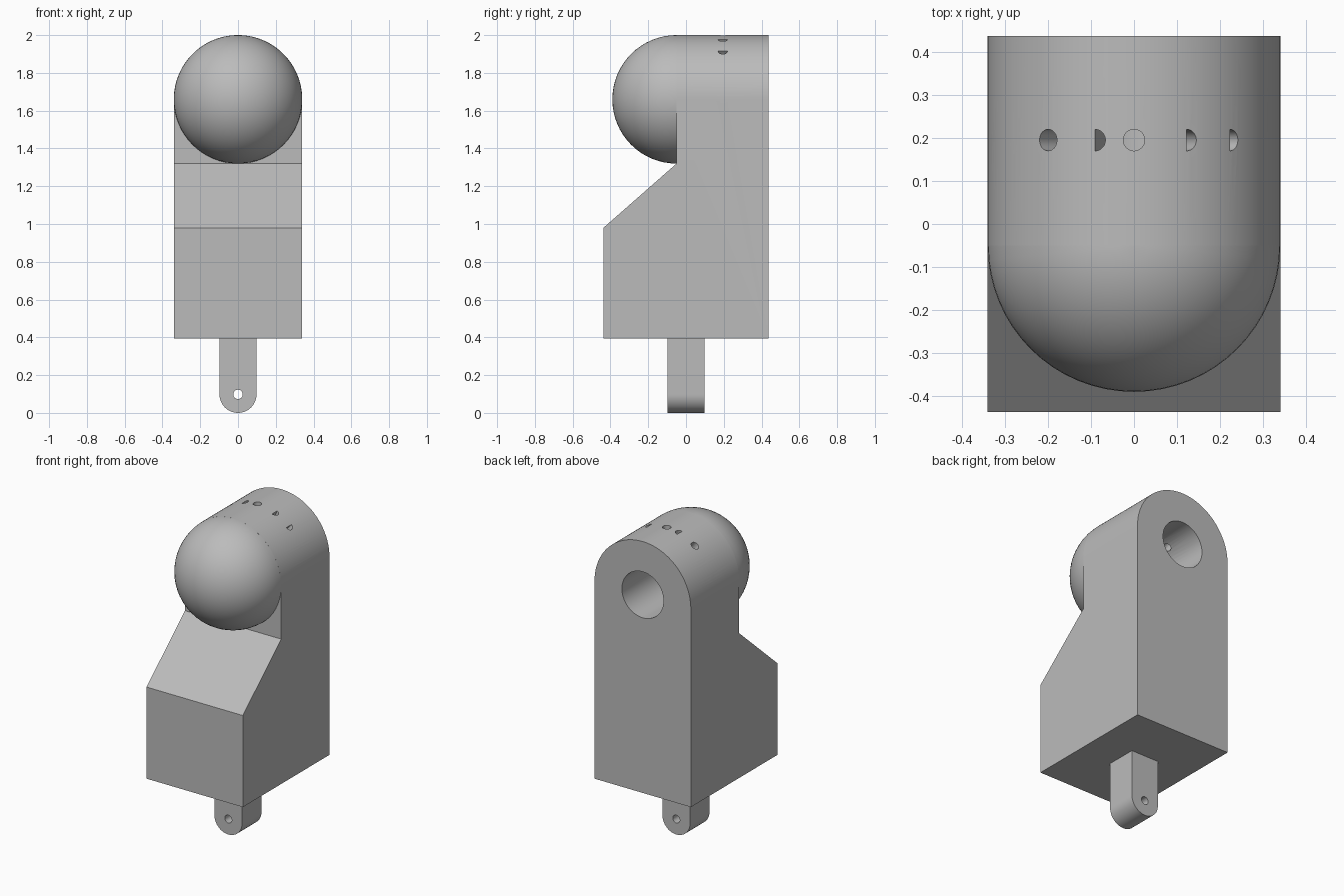
import bpy
import bmesh
from math import pi, sin, cos, radians
from mathutils import Matrix, Vector

if "Cube" in bpy.data.objects:
    bpy.data.objects.remove(bpy.data.objects["Cube"], do_unlink=True)

W = 0.34            # half width, also arch and dome radius
AXIS_Z = 1.66       # height of the arch axis
FRONT, BACK = -0.05, 0.437
HOLE = 0.025

grey = bpy.data.materials.new("plain grey")
grey.use_nodes = True
grey.diffuse_color = (0.5, 0.5, 0.5, 1)
grey.node_tree.nodes["Principled BSDF"].inputs["Base Color"].default_value = (0.5, 0.5, 0.5, 1)


def finish(bm, name):
    bmesh.ops.recalc_face_normals(bm, faces=bm.faces)
    mesh = bpy.data.meshes.new(name)
    bm.to_mesh(mesh)
    bm.free()
    mesh.materials.append(grey)
    obj = bpy.data.objects.new(name, mesh)
    bpy.context.collection.objects.link(obj)
    return obj


def arc(radius, start, end, steps, cx=0, cz=0):
    angles = [radians(start + (end - start) * i / steps) for i in range(steps + 1)]
    return [(cx + radius * cos(a), cz + radius * sin(a)) for a in angles]


def prism(name, outline, lo, hi, matrix=Matrix()):
    """Extrude an x-z outline along y from lo to hi, then place it."""
    bm = bmesh.new()
    face = bm.faces.new([bm.verts.new((x, lo, z)) for x, z in outline])
    new = bmesh.ops.extrude_face_region(bm, geom=[face])["geom"]
    moved = [v for v in new if isinstance(v, bmesh.types.BMVert)]
    bmesh.ops.translate(bm, verts=moved, vec=(0, hi - lo, 0))
    bm.transform(matrix)
    return finish(bm, name)


def boolean(obj, other, operation="DIFFERENCE"):
    mod = obj.modifiers.new(operation, "BOOLEAN")
    mod.operation = operation
    mod.solver = "EXACT"
    mod.object = other
    bpy.context.view_layer.objects.active = obj
    bpy.ops.object.modifier_apply(modifier=mod.name)
    bpy.data.objects.remove(other, do_unlink=True)


def smooth(obj):
    bpy.ops.object.select_all(action="DESELECT")
    obj.select_set(True)
    bpy.context.view_layer.objects.active = obj
    bpy.ops.object.shade_smooth_by_angle(angle=radians(30))


# Arched housing with a sloped foot in front
housing = prism("housing", [(-W, 0.395), (W, 0.395)] + arc(W, 0, 180, 64, cz=AXIS_Z), FRONT, BACK)
side_to_x = Matrix.Rotation(pi / 2, 4, "Z")
foot = prism("foot", [(FRONT + 0.1, 0.395), (-0.437, 0.395), (-0.437, 0.98), (FRONT, 1.32),
                      (FRONT + 0.1, 1.32)], -W, W, side_to_x)
boolean(housing, foot, "UNION")

# Bore in the back
circle = arc(0.147, 0, 360, 48, cz=AXIS_Z)[:-1]
boolean(housing, prism("bore", circle, FRONT + 0.01, BACK + 0.1))

# Ring of small radial holes, some of them half round
full, half = (0, 360), (-90, 90)
holes = [(a, full) for a in (0, 90, 126, 144, 162, 180)]
holes += [(a, half) for a in (13, 29, 49, 69, 105.5)]
for angle, (start, end) in holes:
    a = radians(angle)
    out = Vector((cos(a), 0, sin(a)))
    clockwise = Vector((sin(a), 0, -cos(a)))
    along = Vector((0, 1, 0))
    place = Matrix((clockwise, out, along)).transposed().to_4x4()
    place.translation = (0, 0.195, AXIS_Z)
    outline = arc(HOLE, start, end, 24)
    if end == 360:
        outline.pop()
    boolean(housing, prism("drill", outline, 0.1, 0.4, place))
smooth(housing)

# Half dome on the front of the arch
bm = bmesh.new()
bmesh.ops.create_uvsphere(bm, u_segments=64, v_segments=32, radius=W)
bmesh.ops.bisect_plane(bm, geom=bm.verts[:] + bm.edges[:] + bm.faces[:], dist=1e-5,
                       plane_co=(0, 0, 0), plane_no=(0, 1, 0), clear_outer=True)
bmesh.ops.translate(bm, verts=bm.verts, vec=(0, FRONT, AXIS_Z))
smooth(finish(bm, "dome"))

# Mounting tongue with a rounded end and a pin hole
R = 0.098
tongue = prism("tongue", [(R, 0.395), (-R, 0.395)] + arc(R, 180, 360, 32, cz=R), -R, R)
boolean(tongue, prism("pin_hole", arc(HOLE, 0, 360, 24, cz=R)[:-1], -0.2, 0.2))
smooth(tongue)
